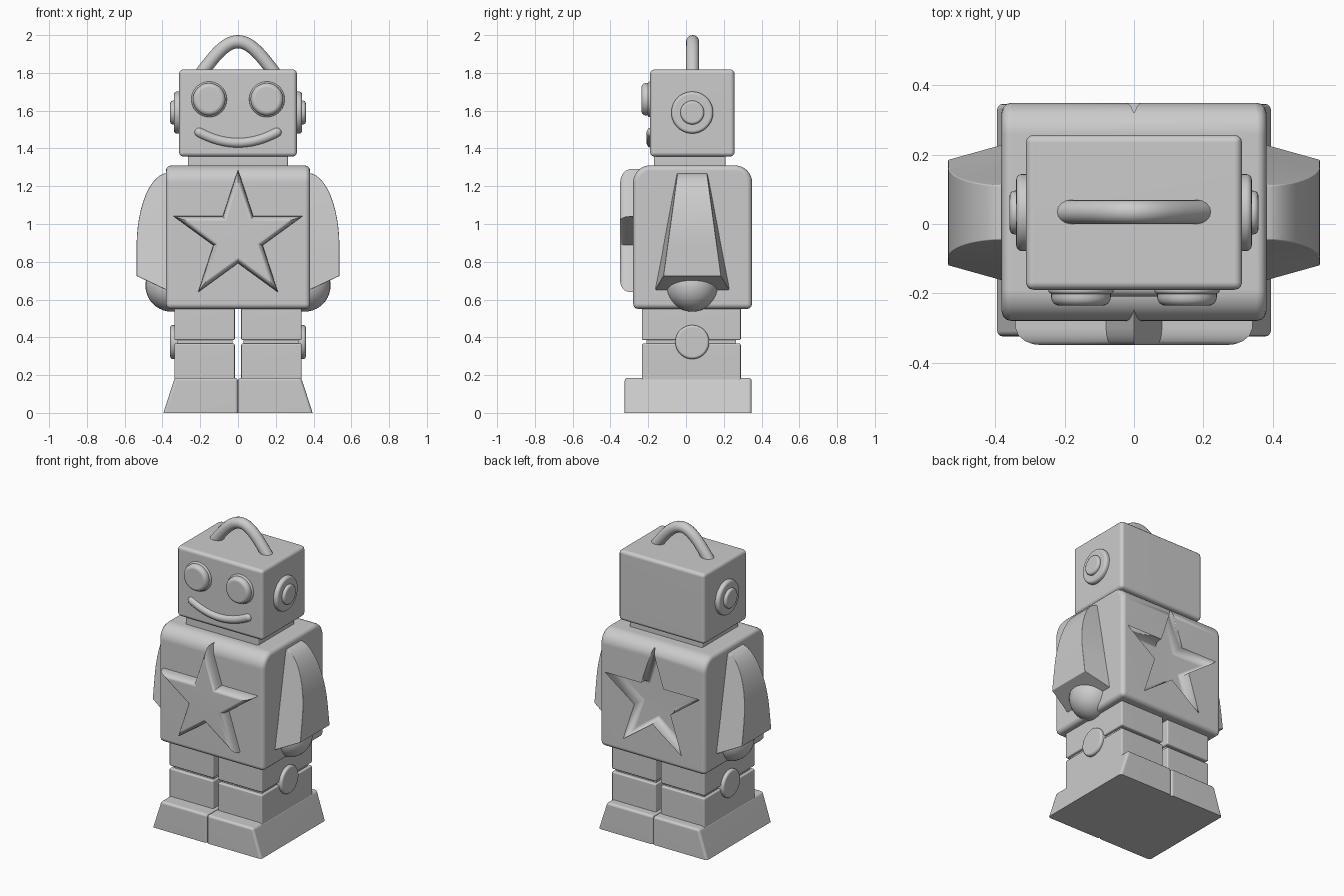
import bpy, bmesh
from math import sin, cos, pi, radians, sqrt
from mathutils import Matrix, Vector

if "Cube" in bpy.data.objects:
    bpy.data.objects.remove(bpy.data.objects["Cube"], do_unlink=True)

# One plain material for everything
grey = bpy.data.materials.new("plain_grey")
grey.use_nodes = True
tone = (0.6, 0.6, 0.6, 1)
grey.diffuse_color = tone
grey.node_tree.nodes["Principled BSDF"].inputs["Base Color"].default_value = tone
CY = 0.033  # middle of the figure front to back


def finish(bm, name, bevel=0.0, segments=3, keep=None):
    """Round the sharp edges, then make a smooth shaded object."""
    bmesh.ops.recalc_face_normals(bm, faces=bm.faces)
    if bevel:
        edges = [e for e in bm.edges if e.calc_face_angle(0) > radians(28)
                 and not (keep and keep(e))]
        bmesh.ops.bevel(bm, geom=edges, offset=bevel, segments=segments,
                        profile=0.5, affect='EDGES', clamp_overlap=True)
    mesh = bpy.data.meshes.new(name)
    bm.to_mesh(mesh)
    bm.free()
    ob = bpy.data.objects.new(name, mesh)
    bpy.context.scene.collection.objects.link(ob)
    mesh.materials.append(grey)
    shade(ob)
    return ob


def shade(ob):
    ob.data.shade_smooth()
    ob.data.set_sharp_from_angle(angle=radians(35))
    mod = ob.modifiers.new("face_weighted", 'WEIGHTED_NORMAL')
    mod.keep_sharp = True


def loft(rings):
    """Skin a list of equal closed rings and cap both ends."""
    bm = bmesh.new()
    rows = [[bm.verts.new(p) for p in ring] for ring in rings]
    n = len(rows[0])
    for a, b in zip(rows, rows[1:]):
        for i in range(n):
            j = (i + 1) % n
            bm.faces.new((a[i], a[j], b[j], b[i]))
    bm.faces.new(rows[0])
    bm.faces.new(rows[-1])
    return bm


def box(name, x, y, z, bevel):
    rings = [[(x[0], y[0], h), (x[1], y[0], h), (x[1], y[1], h), (x[0], y[1], h)]
             for h in z]
    return finish(loft(rings), name, bevel)


def disc(name, centre, radius, depth, axis, bevel):
    """Round button whose outer end faces along the axis."""
    bm = bmesh.new()
    turn = Vector(axis).to_track_quat('Z', 'Y').to_matrix().to_4x4()
    bmesh.ops.create_cone(bm, cap_ends=True, segments=48, radius1=radius,
                          radius2=radius, depth=depth,
                          matrix=Matrix.Translation(centre) @ turn)
    return finish(bm, name, bevel, 4)


def tube(name, path, radius, round_ends=False):
    """Round bar following a path in a plane facing the front."""
    sides, rings = 16, []
    pts = [Vector(p) for p in path]
    steps = [(p, 1.0) for p in range(len(pts))]
    for i, p in enumerate(pts):
        t = (pts[min(i + 1, len(pts) - 1)] - pts[max(i - 1, 0)]).normalized()
        side = t.cross(Vector((0, 1, 0)))
        caps = [(0, 1)]
        if round_ends and i in (0, len(pts) - 1):
            angles = [pi / 2 * k / 5 for k in range(5)]
            sign = -1 if i == 0 else 1
            caps = [(sign * sin(a), cos(a)) for a in angles]
            if i == 0:
                caps.reverse()
        for along, wide in caps:
            rings.append([p + t * along * radius + wide * radius *
                          (side * cos(2 * pi * k / sides) + Vector((0, 1, 0)) * sin(2 * pi * k / sides))
                          for k in range(sides)])
    return finish(loft(rings), name)


def star(name, shift):
    """Five pointed star with its front rim rounded over."""
    layers = [(-0.15, 1), (-0.3, 1), (-0.322, 0.975), (-0.338, 0.92), (-0.347, 0.85), (-0.35, 0.77)]
    rings = []
    for y, size in layers:
        ring = []
        for k in range(10):
            r = size * (0.36 if k % 2 == 0 else 0.1375)
            a = pi / 2 + k * pi / 5
            ring.append((r * cos(a), y + shift, 0.93 + r * sin(a)))
        rings.append(ring)
    return finish(loft(rings), name)


# Body: side profile with wide rounded shoulders
front, back, low, top, r = -0.28, 0.35, 0.55, 1.31, 0.09
profile = [(front, low), (back, low)]
for k in range(9):
    a = pi / 2 * k / 8
    profile.append((back - r + r * cos(a), top - r + r * sin(a)))
for k in range(9):
    a = pi / 2 * (1 + k / 8)
    profile.append((front + r + r * cos(a), top - r + r * sin(a)))
body = finish(loft([[(x, y, z) for y, z in profile] for x in (-0.382, 0.382)]), "body", 0.028)

# Star raised on the chest and sunk into the back
star("chest_star", 0)
cutter = star("star_cutter", 0.63)
cutter.hide_render = True
body.modifiers.clear()
cut = body.modifiers.new("star_recess", 'BOOLEAN')
cut.operation, cut.solver, cut.object = 'DIFFERENCE', 'EXACT', cutter
bpy.context.view_layer.update()
carved = bpy.data.meshes.new_from_object(body.evaluated_get(bpy.context.evaluated_depsgraph_get()))
body.modifiers.clear()
body.data = carved
bpy.data.objects.remove(cutter, do_unlink=True)
shade(body)

# Neck, head and face
box("neck", (-0.265, 0.265), (-0.17, 0.21), (1.28, 1.38), 0.01)
box("head", (-0.312, 0.312), (-0.19, 0.257), (1.357, 1.818), 0.022)
mouth = [(x, -0.183, 1.43 + 0.055 * (x / 0.205) ** 2)
         for x in [0.205 * (k / 10 - 1) for k in range(21)]]
tube("mouth", mouth, 0.026, True)

# Carrying handle
arch = [0.185 * (k / 12 - 1) for k in range(25)]
rise = [(x, CY + 0.002, 1.81 + 0.155 * cos(pi / 2 * x / 0.185)) for x in arch]
ends = [(s * 0.205, CY + 0.002, 1.78) for s in (-1, 1)]
tube("handle", [ends[0]] + rise + [ends[1]], 0.035)

for s, side in ((1, "left"), (-1, "right")):
    out = (s, 0, 0)
    # Eye and ear
    disc(side + "_eye_rim", (s * 0.153, -0.187, 1.66), 0.094, 0.03, (0, -1, 0), 0.01)
    disc(side + "_eye", (s * 0.153, -0.2, 1.66), 0.086, 0.072, (0, -1, 0), 0.024)
    disc(side + "_ear_base", (s * 0.31, CY, 1.59), 0.111, 0.06, out, 0.016)
    disc(side + "_ear_knob", (s * 0.33, CY, 1.59), 0.063, 0.058, out, 0.014)

    # Arm: sections narrowing outward, swept down a curved back
    rings = []
    for k in range(13):
        t = k / 12
        a = pi / 2 * t
        zo = 0.88 + 0.39 * cos(a)
        rings.append((0.37 + 0.167 * sin(a), zo, zo))
    rings.append((0.537, 0.725, 0.632))
    sections = []
    for x, zo, zi in rings:
        wi = 0.083 + 0.125 * (1.27 - zi) / 0.64
        wo = 0.078 + 0.075 * (1.27 - zo) / 0.55
        sections.append([(s * 0.34, CY - wi, zi), (s * x, CY - wo, zo),
                         (s * x, CY + wo, zo), (s * 0.34, CY + wi, zi)])
    finish(loft(sections), side + "_arm", 0.016)

    # Hand
    bm = bmesh.new()
    bmesh.ops.create_uvsphere(bm, u_segments=32, v_segments=20, radius=0.138,
                              matrix=Matrix.Translation((s * 0.352, CY, 0.674)))
    finish(bm, side + "_hand")

    # Leg: two blocks around a slimmer joint, with a knee button
    for part, z in (("shin", (0.15, 0.367)), ("thigh", (0.385, 0.58))):
        box(f"{side}_{part}", (s * 0.017, s * 0.337), (-0.233, 0.29), z, 0.008)
    box(side + "_knee_joint", (s * 0.03, s * 0.32), (-0.208, 0.265), (0.34, 0.42), 0)
    disc(side + "_knee_button", (s * 0.32, CY, 0.375), 0.09, 0.078, out, 0.014)

    # Foot: sloped outer side, flat sole
    foot = [[(0, f, z), (s * x, f, z), (s * x, b, z), (0, b, z)]
            for x, f, b, z in ((0.395, -0.325, 0.347, 0), (0.335, -0.325, 0.347, 0.186))]
    finish(loft(foot), side + "_foot", 0.016,
           keep=lambda e: all(v.co.z < 0.001 for v in e.verts))
